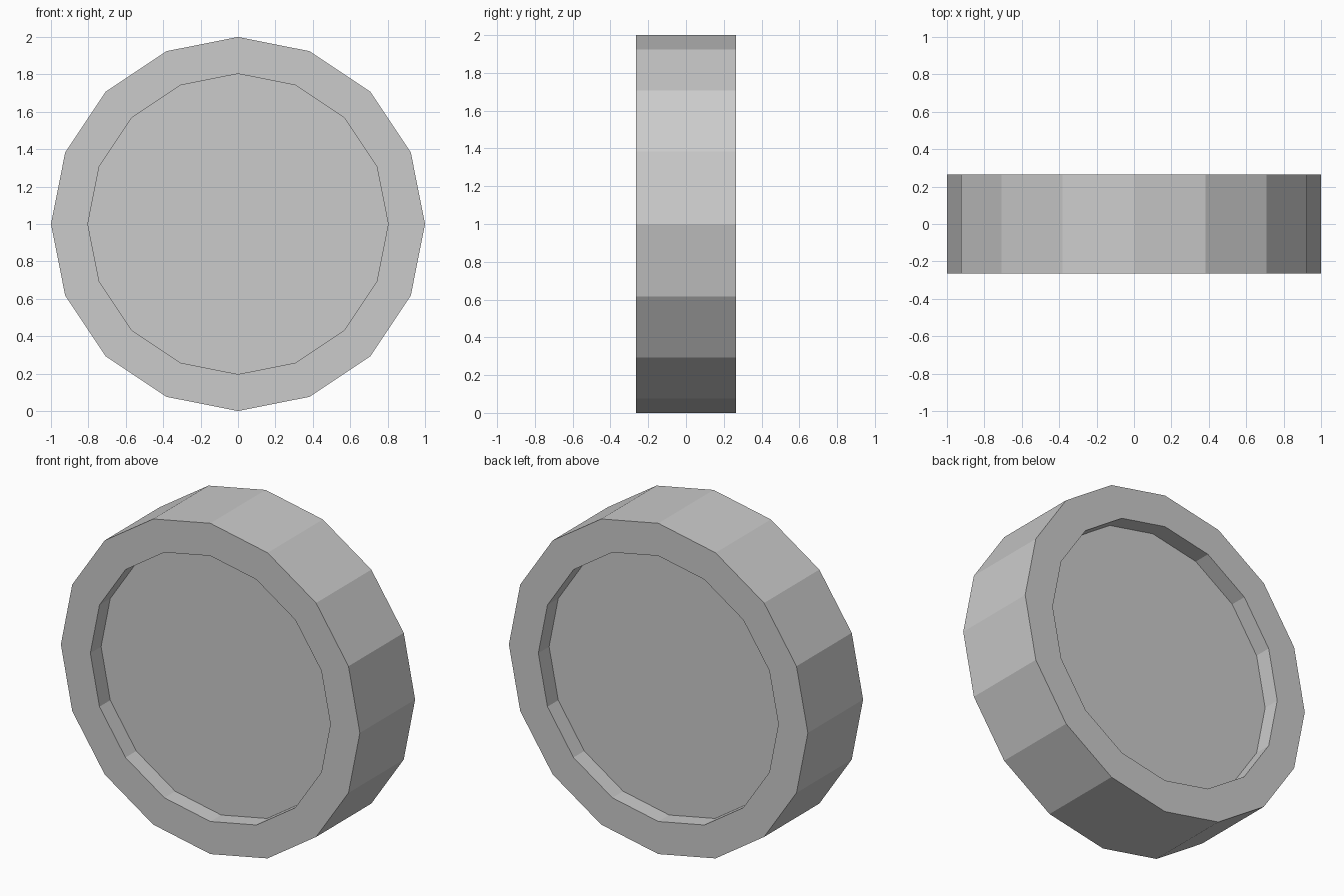
import bpy, bmesh, math
from mathutils import Matrix

if "Cube" in bpy.data.objects:
    bpy.data.objects.remove(bpy.data.objects["Cube"])

SIDES, RADIUS, WIDTH = 16, 1.0, 0.528
HUB_RADIUS, RECESS = 0.803, 0.103

# Wheel drum: 16-sided cylinder lying along y
bm = bmesh.new()
bmesh.ops.create_cone(bm, cap_ends=True, segments=SIDES, radius1=RADIUS, radius2=RADIUS,
                      depth=WIDTH,
                      matrix=Matrix.Translation((0, 0, RADIUS)) @ Matrix.Rotation(math.pi / 2, 4, 'X'))

# Recessed disc on both sides: inset each cap, then push it inward
for cap in [f for f in bm.faces if len(f.verts) == SIDES]:
    inward = -math.copysign(RECESS, cap.normal.y)
    inset = (RADIUS - HUB_RADIUS) * math.cos(math.pi / SIDES)
    bmesh.ops.inset_region(bm, faces=[cap], thickness=inset, use_even_offset=True)
    wall = bmesh.ops.extrude_discrete_faces(bm, faces=[cap])["faces"]
    bmesh.ops.translate(bm, verts=wall[0].verts, vec=(0, inward, 0))

bmesh.ops.recalc_face_normals(bm, faces=bm.faces)
mesh = bpy.data.meshes.new("wheel")
bm.to_mesh(mesh)
bm.free()
bpy.context.collection.objects.link(bpy.data.objects.new("wheel", mesh))
